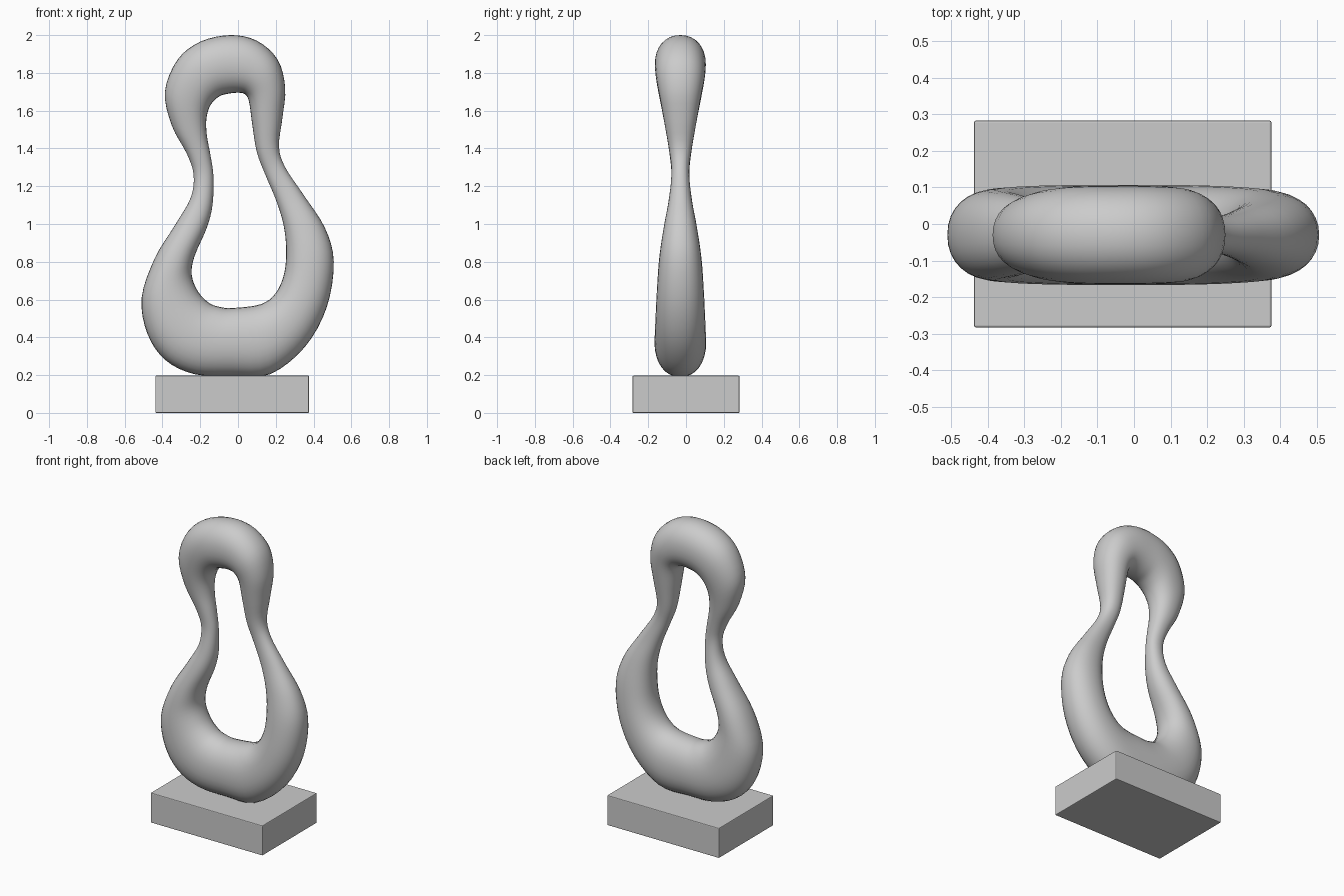
import bpy, bmesh, math
from mathutils import Vector

if "Cube" in bpy.data.objects:
    bpy.data.objects.remove(bpy.data.objects["Cube"])

# Cross-section stations around the loop: outer x, z and inner x, z
STATIONS = [
    (-.03, .195, -.03, .555), (.17, .205, .12, .575), (.355, .35, .20, .635),
    (.47, .56, .245, .74), (.507, .80, .255, .87), (.46, .98, .24, 1.0),
    (.35, 1.15, .20, 1.13), (.25, 1.30, .145, 1.26), (.217, 1.41, .10, 1.38),
    (.235, 1.56, .075, 1.53), (.25, 1.72, .058, 1.65), (.21, 1.87, .035, 1.688),
    (.10, 1.97, 0, 1.695), (-.04, 2.0, -.05, 1.69), (-.20, 1.965, -.10, 1.675),
    (-.32, 1.87, -.145, 1.63), (-.387, 1.70, -.167, 1.56), (-.35, 1.52, -.165, 1.47),
    (-.27, 1.37, -.145, 1.36), (-.235, 1.26, -.13, 1.25), (-.25, 1.14, -.135, 1.10),
    (-.33, 1.0, -.165, .98), (-.44, .82, -.23, .83), (-.51, .61, -.245, .73),
    (-.48, .42, -.21, .64), (-.385, .28, -.15, .58), (-.23, .205, -.09, .56)]

# Half thickness in y by height
DEPTHS = [(.35, .138), (.6, .127), (.8, .115), (1.0, .085), (1.15, .057), (1.27, .046),
          (1.4, .06), (1.6, .096), (1.8, .132), (1.9, .138)]
CENTRE_Y = -.03


def depth_at(z):
    if z <= DEPTHS[0][0]:
        return DEPTHS[0][1]
    for (z0, d0), (z1, d1) in zip(DEPTHS, DEPTHS[1:]):
        if z <= z1:
            return d0 + (d1 - d0) * (z - z0) / (z1 - z0)
    return DEPTHS[-1][1]


def catmull(a, b, c, d, t):
    return .5 * (2 * b + (c - a) * t + (2 * a - 5 * b + 4 * c - d) * t * t
                 + (3 * b - a - 3 * c + d) * t ** 3)


def power(v, e):
    return math.copysign(abs(v) ** e, v)


def new_object(name, bm):
    bmesh.ops.recalc_face_normals(bm, faces=bm.faces)
    mesh = bpy.data.meshes.new(name)
    bm.to_mesh(mesh)
    bm.free()
    obj = bpy.data.objects.new(name, mesh)
    bpy.context.collection.objects.link(obj)
    return obj


# Loop: rounded sections swept smoothly through the stations
SIDES, STEPS = 32, 4
full = [Vector(s + (depth_at((s[1] + s[3]) / 2),)) for s in STATIONS]
n = len(full)
bm = bmesh.new()
rings = []
for i in range(n):
    a, b, c, d = (full[(i + k) % n] for k in (-1, 0, 1, 2))
    for j in range(STEPS):
        ox, oz, ix, iz, depth = catmull(a, b, c, d, j / STEPS)
        ring = []
        for k in range(SIDES):
            ang = math.tau * k / SIDES
            u = power(math.cos(ang), .92)
            v = power(math.sin(ang), .92)
            ring.append(bm.verts.new(((ox + ix) / 2 + u * (ox - ix) / 2,
                                      CENTRE_Y + v * depth,
                                      (oz + iz) / 2 + u * (oz - iz) / 2)))
        rings.append(ring)
for r0, r1 in zip(rings, rings[1:] + rings[:1]):
    for k in range(SIDES):
        m = (k + 1) % SIDES
        bm.faces.new((r0[k], r0[m], r1[m], r1[k]))
for f in bm.faces:
    f.smooth = True
new_object("sculpture_loop", bm)

# Base block with slightly softened edges
bm = bmesh.new()
bmesh.ops.create_cube(bm, size=1)
for v in bm.verts:
    v.co = Vector((v.co.x * .814 - .031, v.co.y * .566, (v.co.z + .5) * .197))
bmesh.ops.bevel(bm, geom=bm.edges[:], offset=.005, segments=2, affect='EDGES', profile=.5)
new_object("base_block", bm)
